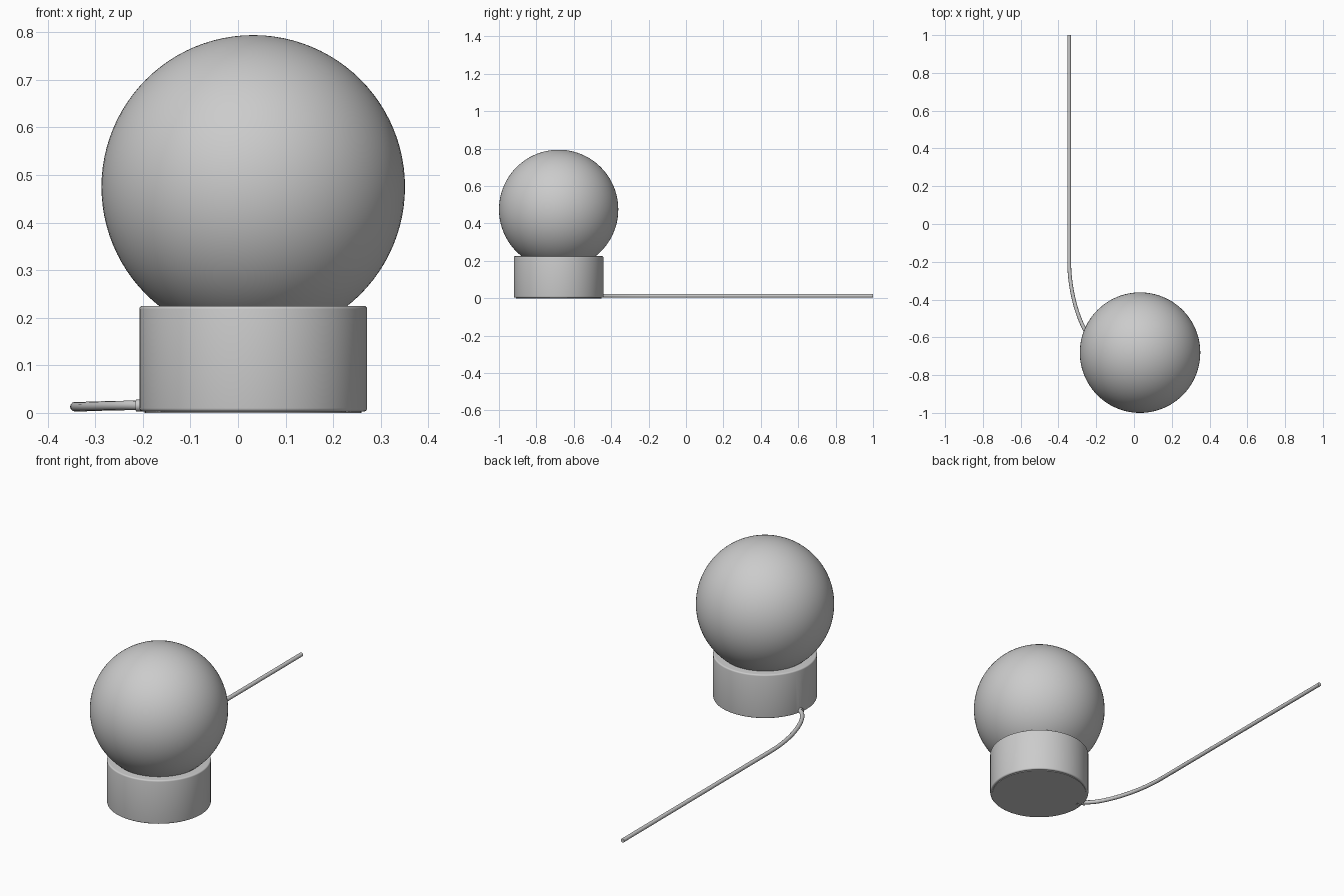
import bpy, math
from mathutils import Vector

if "Cube" in bpy.data.objects:
    bpy.data.objects.remove(bpy.data.objects["Cube"])

CX, CY = 0.032, -0.681          # lamp axis
PORT = math.radians(168)        # direction of the cable port on the base
OUT = Vector((math.cos(PORT), math.sin(PORT), 0))


def smooth(obj, angle=35):
    bpy.ops.object.select_all(action='DESELECT')
    obj.select_set(True)
    bpy.context.view_layer.objects.active = obj
    bpy.ops.object.shade_smooth_by_angle(angle=math.radians(angle))


def lathe(name, profile, n=96):
    """Spin an open (radius, z) profile around the lamp axis and cap both ends."""
    verts = [(r * math.cos(2 * math.pi * i / n), r * math.sin(2 * math.pi * i / n), z)
             for r, z in profile for i in range(n)]
    faces = [(k * n + i, k * n + (i + 1) % n, (k + 1) * n + (i + 1) % n, (k + 1) * n + i)
             for k in range(len(profile) - 1) for i in range(n)]
    faces.append(tuple(reversed(range(n))))
    faces.append(tuple(range((len(profile) - 1) * n, len(profile) * n)))
    mesh = bpy.data.meshes.new(name)
    mesh.from_pydata(verts, [], faces)
    obj = bpy.data.objects.new(name, mesh)
    obj.location = (CX, CY, 0)
    bpy.context.collection.objects.link(obj)
    return obj


def rod(name, radius, inner, outer, z):
    """Short cylinder pointing radially out of the base."""
    c = Vector((CX, CY, z)) + OUT * (inner + outer) / 2
    bpy.ops.mesh.primitive_cylinder_add(vertices=32, radius=radius, depth=outer - inner,
                                        location=c, rotation=(0, math.pi / 2, PORT))
    obj = bpy.context.object
    obj.name = name
    return obj


# Glass globe
bpy.ops.mesh.primitive_uv_sphere_add(segments=96, ring_count=48, radius=0.319,
                                     location=(CX, CY, 0.475))
globe = bpy.context.object
globe.name = "globe_shade"
smooth(globe)

# Round base: recessed foot pad, rounded lower and upper edges
R, TOP, B = 0.2395, 0.225, 0.007
profile = [(0.228, 0.0), (0.228, 0.003)]
profile += [(R - B + B * math.sin(a), 0.003 + B - B * math.cos(a))
            for a in (math.pi / 2 * i / 4 for i in range(5))]
profile += [(R - B + B * math.cos(a), TOP - B + B * math.sin(a))
            for a in (math.pi / 2 * i / 4 for i in range(5))]
base = lathe("base", profile)

# Cable notch in the lower edge of the base
cutter = rod("notch_cutter", 0.0135, 0.205, 0.27, 0.012)
cutter.hide_render = True
cut = base.modifiers.new("notch", 'BOOLEAN')
cut.operation = 'DIFFERENCE'
cut.object = cutter
bpy.context.view_layer.objects.active = base
bpy.ops.object.modifier_apply(modifier="notch")
bpy.data.objects.remove(cutter)
smooth(base)

# Strain relief around the cable
smooth(rod("cable_grommet", 0.0125, 0.212, 0.251, 0.0155))

# Power cable: leaves the base, bends and runs straight back
curve = bpy.data.curves.new("power_cable", 'CURVE')
curve.dimensions = '3D'
curve.bevel_depth = 0.01
curve.bevel_resolution = 4
curve.resolution_u = 24
curve.use_fill_caps = True
start = Vector((CX, CY, 0.016)) + OUT * 0.215
path = [  # point, handle before, handle after
    (start, start - OUT * 0.02, start + OUT * 0.055),
    (Vector((-0.302, -0.46, 0.014)), Vector((-0.271, -0.555, 0.015)), Vector((-0.326, -0.385, 0.013))),
    (Vector((-0.343, -0.2, 0.013)), Vector((-0.343, -0.29, 0.013)), Vector((-0.343, 0.1, 0.013))),
    (Vector((-0.343, 1.0, 0.013)), Vector((-0.343, 0.7, 0.013)), Vector((-0.343, 1.1, 0.013)))]
spline = curve.splines.new('BEZIER')
spline.bezier_points.add(len(path) - 1)
for p, (co, left, right) in zip(spline.bezier_points, path):
    p.handle_left_type = p.handle_right_type = 'FREE'
    p.co, p.handle_left, p.handle_right = co, left, right
cable = bpy.data.objects.new("power_cable", curve)
bpy.context.collection.objects.link(cable)
bpy.ops.object.select_all(action='DESELECT')
cable.select_set(True)
bpy.context.view_layer.objects.active = cable
bpy.ops.object.convert(target='MESH')
smooth(bpy.context.object)
